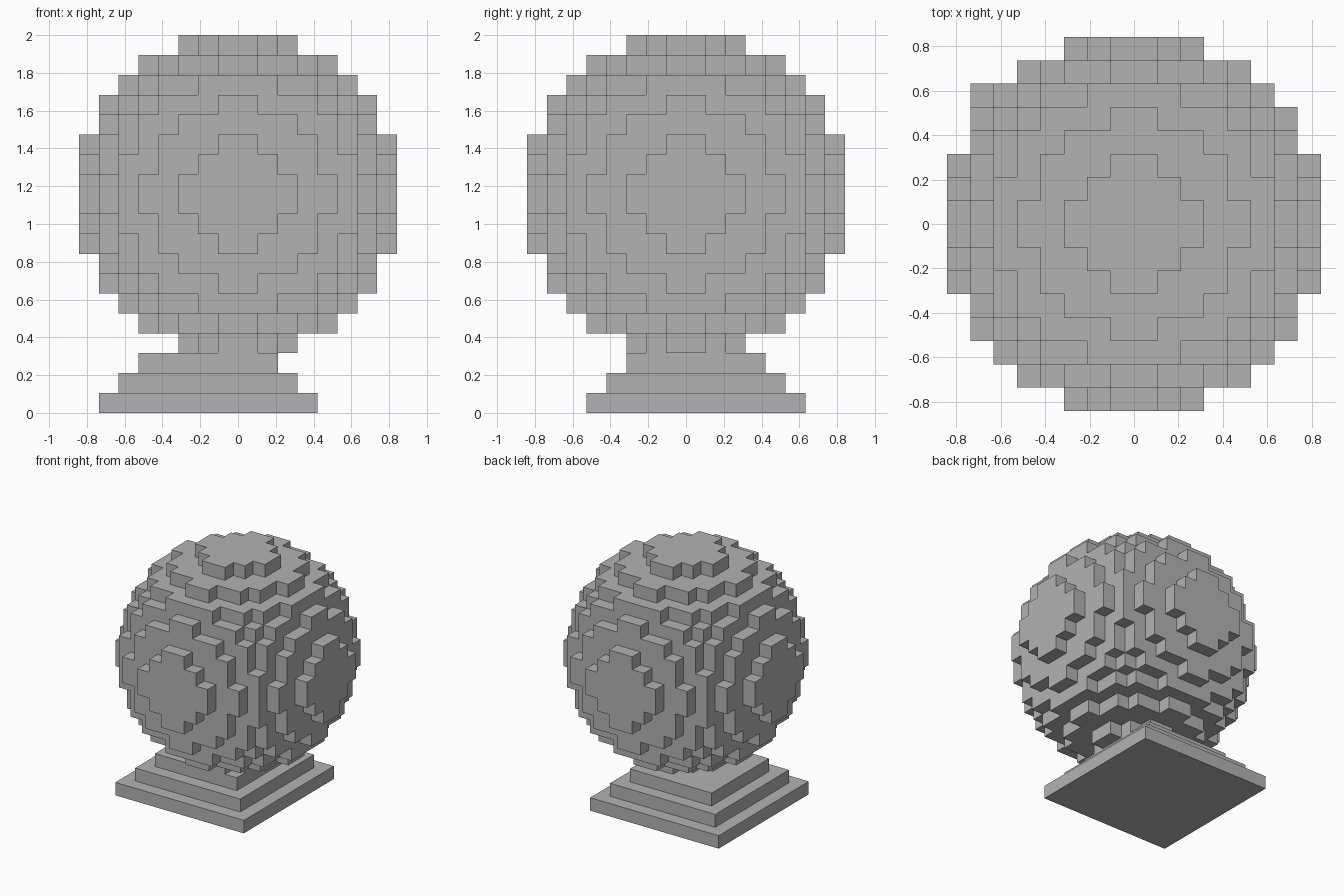
import bpy
import bmesh
from mathutils import Vector

cube = bpy.data.objects.get("Cube")
if cube:
    bpy.data.objects.remove(cube, do_unlink=True)

UNIT = 2 / 19          # edge of one block
RADIUS = 8             # ball radius in blocks
CENTRE_Z = 11          # ball centre height in blocks

stone = bpy.data.materials.new("plain grey")
stone.use_nodes = True
grey = (0.45, 0.45, 0.45, 1)
stone.diffuse_color = grey
stone.node_tree.nodes["Principled BSDF"].inputs["Base Color"].default_value = grey


def add_object(name, bm):
    bmesh.ops.recalc_face_normals(bm, faces=bm.faces)
    mesh = bpy.data.meshes.new(name)
    bm.to_mesh(mesh)
    bm.free()
    mesh.materials.append(stone)
    obj = bpy.data.objects.new(name, mesh)
    bpy.context.collection.objects.link(obj)
    return obj


def add_slab(name, x0, x1, y0, y1, z0):
    """One block-high slab, given in block units."""
    bm = bmesh.new()
    bmesh.ops.create_cube(bm, size=1)
    for v in bm.verts:
        v.co = Vector((x1 if v.co.x > 0 else x0,
                       y1 if v.co.y > 0 else y0,
                       z0 + (v.co.z > 0))) * UNIT
    add_object(name, bm)


def inside(cell):
    return sum((c + 0.5) ** 2 for c in cell) <= RADIUS ** 2


def add_block_ball(name):
    """Outer skin of all blocks whose centres lie in the ball."""
    bm = bmesh.new()
    corners = {}

    def corner(p):
        if p not in corners:
            corners[p] = bm.verts.new((Vector(p) + Vector((0, 0, CENTRE_Z))) * UNIT)
        return corners[p]

    span = range(-RADIUS, RADIUS)
    for cell in ((x, y, z) for x in span for y in span for z in span):
        if not inside(cell):
            continue
        for axis in range(3):
            u, w = (axis + 1) % 3, (axis + 2) % 3
            for side in (0, 1):
                neighbour = list(cell)
                neighbour[axis] += 2 * side - 1
                if inside(neighbour):
                    continue
                quad = []
                for du, dw in ((0, 0), (1, 0), (1, 1), (0, 1)):
                    p = list(cell)
                    p[axis] += side
                    p[u] += du
                    p[w] += dw
                    quad.append(corner(tuple(p)))
                bm.faces.new(quad if side else quad[::-1])
    add_object(name, bm)


# Stepped square base, set off-centre under the ball
for step, name in enumerate(("base_bottom_step", "base_middle_step", "base_top_step")):
    add_slab(name, step - 7, 4 - step, step - 5, 6 - step, step)

# Blocky ball
add_block_ball("block_ball")
